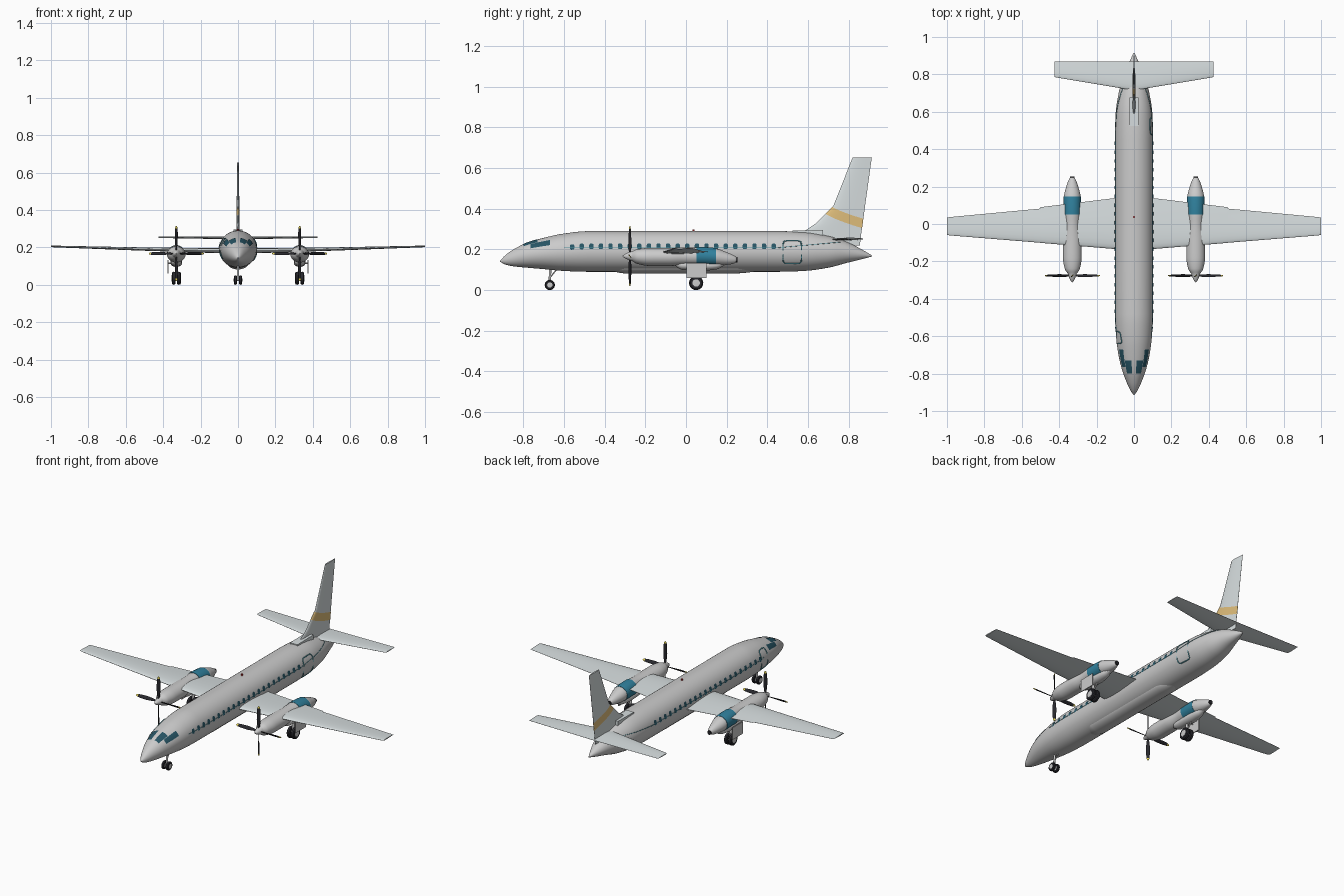
import bpy, bmesh
from math import sin, cos, pi, asin, sqrt, radians
from mathutils import Vector, Matrix

if "Cube" in bpy.data.objects:
    bpy.data.objects.remove(bpy.data.objects["Cube"])


def mat(name, r, g, b):
    m = bpy.data.materials.new(name)
    m.diffuse_color = (r, g, b, 1)
    m.use_nodes = True
    m.node_tree.nodes["Principled BSDF"].inputs["Base Color"].default_value = m.diffuse_color
    return m


WING = mat("wing_grey", .68, .73, .74)
GLASS = mat("dark_glass", .02, .09, .13)
BLUE = mat("teal_blue", .03, .22, .34)
LINE = mat("line_teal", .08, .3, .36)
GOLD = mat("gold", .75, .52, .2)
YELLOW = mat("yellow", .85, .7, .1)
BLACK = mat("black", .02, .02, .025)
RED = mat("red", .6, .03, .03)


def skin(name, rings, m=None, closed=True, angle=35):
    """Skin a surface through rings of points; closed rings get end caps."""
    bm = bmesh.new()
    vs = [[bm.verts.new(p) for p in r] for r in rings]
    n = len(vs[0])
    for a, b in zip(vs, vs[1:]):
        for i in range(n if closed else n - 1):
            j = (i + 1) % n
            bm.faces.new((a[i], a[j], b[j], b[i]))
    if closed:
        bm.faces.new(vs[0])
        if len(vs) > 1:
            bm.faces.new(vs[-1])
    bmesh.ops.recalc_face_normals(bm, faces=bm.faces)
    me = bpy.data.meshes.new(name)
    bm.to_mesh(me)
    bm.free()
    ob = bpy.data.objects.new(name, me)
    bpy.context.collection.objects.link(ob)
    if m:
        me.materials.append(m)
    bpy.ops.object.select_all(action='DESELECT')
    bpy.context.view_layer.objects.active = ob
    ob.select_set(True)
    bpy.ops.object.shade_smooth_by_angle(angle=radians(angle))
    return ob


def section(tab, y):
    """Monotone cubic interpolation of (y, zc, rx, rz) stations."""
    k = 0
    while k < len(tab) - 2 and y > tab[k + 1][0]:
        k += 1
    h = tab[k + 1][0] - tab[k][0]
    t = (y - tab[k][0]) / h

    def sec(i, c):
        return (tab[i + 1][c] - tab[i][c]) / (tab[i + 1][0] - tab[i][0])

    def slope(i, c):
        if i == 0 or i == len(tab) - 1:
            return sec(min(i, len(tab) - 2), c)
        a, b = sec(i - 1, c), sec(i, c)
        return 2 * a * b / (a + b) if a * b > 0 else 0
    return [(2*t**3 - 3*t*t + 1) * tab[k][c] + (t**3 - 2*t*t + t) * h * slope(k, c)
            + (3*t*t - 2*t**3) * tab[k + 1][c] + (t**3 - t*t) * h * slope(k + 1, c) for c in (1, 2, 3)]


def loft(name, tab, x=0, m=None, sub=4, n=40, y0=None, y1=None, off=0):
    if y0 is None:
        ys = [a[0] + (b[0] - a[0]) * i / sub for a, b in zip(tab, tab[1:]) for i in range(sub)] + [tab[-1][0]]
    else:
        ys = [y0 + (y1 - y0) * i / 8 for i in range(9)]
    rings = []
    for y in ys:
        zc, rx, rz = section(tab, y)
        rings.append([(x + (rx + off) * cos(2*pi*i/n), y, zc + (rz + off) * sin(2*pi*i/n)) for i in range(n)])
    return skin(name, rings, m)


# fuselage and belly fairing
FUS = [(-.914, .142, .003, .003), (-.89, .148, .019, .022), (-.85, .158, .038, .041), (-.78, .172, .064, .062),
       (-.7, .18, .083, .077), (-.6, .186, .096, .092), (-.48, .19, .102, .1), (.45, .19, .102, .1),
       (.58, .19, .099, .096), (.7, .188, .082, .078), (.78, .186, .058, .055), (.85, .178, .032, .03),
       (.914, .168, .003, .003)]
loft("fuselage", FUS, n=48)
loft("belly_fairing", [(-.37, .125, .03, .03), (-.3, .122, .06, .04), (.25, .122, .06, .04), (.37, .125, .03, .03)])


def on_body(s, y, ang, off=.0015):
    zc, rx, rz = section(FUS, y)
    return Vector((s * (rx + off) * cos(ang), y, zc + (rz + off) * sin(ang)))


def at_height(s, y, z, off=.0005):
    zc, rx, rz = section(FUS, y)
    return on_body(s, y, asin(max(-1, min(1, (z - zc) / rz))), off)


def tube(name, pts, r, m, cyclic=False):
    cu = bpy.data.curves.new(name, 'CURVE')
    cu.dimensions = '3D'
    cu.bevel_depth = r
    cu.bevel_resolution = 1
    sp = cu.splines.new('POLY')
    sp.points.add(len(pts) - 1)
    for q, p in zip(sp.points, pts):
        q.co = (*p, 1)
    sp.use_cyclic_u = cyclic
    cu.materials.append(m)
    ob = bpy.data.objects.new(name, cu)
    bpy.context.collection.objects.link(ob)


def rounded(u, p=.45):
    f = lambda v: (1 if v > 0 else -1) * abs(v) ** p
    return f(cos(u)), f(sin(u))


def door(name, s, y0, y1, z0, z1):
    pts = []
    for i in range(40):
        a, b = rounded(2 * pi * (i + .5) / 40, .3)
        pts.append(at_height(s, (y0 + y1 + a * (y1 - y0)) / 2, (z0 + z1 + b * (z1 - z0)) / 2))
    tube(name, pts, .003, LINE, True)


door("rear_door_frame", 1, .477, .568, .13, .243)
door("front_door_frame", -1, -.64, -.575, .14, .248)

# cabin windows, cockpit glass and side stripe
for s in (-1, 1):
    for k in range(22):
        y = -.56 + k * .0472
        skin("cabin_window", [[on_body(s, y + .011 * a, .25 + .145 * b, .002)
                               for a, b in (rounded(2 * pi * (i + .5) / 12, .6) for i in range(12))]], GLASS)
    for nm, ya, yb, a0, a1 in (("windshield", -.8, -.73, .9, 1.4), ("cockpit_side_window", -.765, -.67, .48, .87)):
        skin(nm, [[on_body(s, ya + (yb - ya) * i / 6, a0 + (a1 - a0) * j / 6, .002) for j in range(7)]
                  for i in range(7)], GLASS, closed=False)
    ys = [-.6 + .02 * i for i in range(69)]
    tube("side_stripe", [at_height(s, y, .208 + max(0, y - .45) * .09) for y in ys], .0015, LINE)


def foil(u):
    """Half thickness of a unit-thick symmetric aerofoil."""
    return max(.03, 5 * (.2969 * sqrt(u) - .126 * u - .3516 * u*u + .2843 * u**3 - .1036 * u**4)) if 0 < u else 0


US = [0, .01, .04, .1, .2, .35, .5, .65, .8, 1]
LOOP = [(u, 1) for u in US] + [(u, -1) for u in US[:0:-1]]


def wing(name, secs):
    full = [(-x, *r) for x, *r in reversed(secs)] + list(secs)
    skin(name, [[(x, le + u * (te - le), z + s * t * foil(u)) for u, s in LOOP] for x, le, te, z, t in full], WING)


# main wing: x, leading y, trailing y, z, thickness
wing("main_wing", [(.05, -.138, .145, .181, .028), (.5, -.101, .09, .191, .018), (.504, -.1, .082, .191, .018),
                   (.985, -.061, .037, .205, .009), (1, -.058, .034, .206, .006)])
wing("tailplane", [(.005, .715, .87, .25, .014), (.42, .784, .87, .254, .008), (.425, .788, .868, .254, .005)])

# tail fin: z, leading y, trailing y, thickness
FIN = [(.22, .57, .855, .018), (.285, .575, .863, .018), (.325, .635, .869, .017), (.415, .725, .881, .015),
       (.653, .82, .914, .009)]


def fin_pt(z, u, s, off=0):
    k = max(i for i in range(len(FIN) - 1) if i == 0 or FIN[i][0] <= z)
    a, b = FIN[k], FIN[k + 1]
    t = (z - a[0]) / (b[0] - a[0])
    le, te, th = (a[c] + (b[c] - a[c]) * t for c in (1, 2, 3))
    return (s * (th * foil(u) + off), le + u * (te - le), z)


skin("tail_fin", [[fin_pt(f[0], u, s) for u, s in LOOP] for f in FIN], WING)
for s in (-1, 1):
    skin("fin_stripe", [[fin_pt(.375 - .07 * u + (.034 + .012 * u) * v / 4, u, s, .001) for v in range(5)]
                        for u in US], GOLD, closed=False)

# dorsal fairing box
skin("dorsal_fairing", [[(sx * w, y, z) for sx, z in ((-1, .26), (1, .26), (1, h), (-1, h))]
                        for y, w, h in ((.525, .024, .293), (.675, .024, .295))], WING)


def lathe_x(name, x, y, z, prof, m=None, n=28):
    skin(name, [[(x + dx, y + r * cos(2*pi*i/n), z + r * sin(2*pi*i/n)) for i in range(n)] for dx, r in prof], m)


def wheel(x, y, r, w):
    lathe_x("tyre", x, y, r, [(-w, r*.6), (-w, r*.82), (-w*.6, r*.97), (0, r), (w*.6, r*.97), (w, r*.82), (w, r*.6)], BLACK)
    lathe_x("wheel_hub", x, y, r, [(-w*1.1, r*.3), (-w*1.05, r*.52), (w*1.05, r*.52), (w*1.1, r*.3)])


def rod(name, a, b, r, m=None):
    a, b = Vector(a), Vector(b)
    q = (b - a).to_track_quat('Z', 'Y')
    skin(name, [[p + q @ Vector((r * cos(i*pi/6), r * sin(i*pi/6), 0)) for i in range(12)] for p in (a, b)], m)


NAC = [(-.268, .167, .022, .022), (-.24, .165, .04, .036), (-.18, .163, .05, .044), (-.08, .163, .05, .044),
       (0, .166, .042, .042), (.06, .167, .045, .044), (.14, .164, .045, .042), (.2, .155, .032, .031),
       (.24, .15, .017, .018), (.25, .149, .01, .01)]
POD = [(-.06, .13, .006, .006), (-.02, .122, .028, .022), (.08, .119, .032, .024), (.15, .122, .026, .02), (.2, .135, .006, .006)]
for s in (-1, 1):
    X = s * .33
    # engine nacelle with colour band, gear pod and exhaust
    loft("engine_nacelle", NAC, X)
    loft("nacelle_band", NAC, X, BLUE, y0=.052, y1=.147, off=.0015)
    loft("gear_pod", POD, X, n=24)
    rod("exhaust", (X, .235, .149), (X, .254, .148), .012, BLACK)
    # propeller
    loft("spinner", [(-.312, .167, .002, .002), (-.298, .167, .012, .012), (-.265, .167, .024, .024)], X, n=24)
    for k in range(4):
        rot = Matrix.Rotation(k * pi / 2, 3, 'Y')

        def blade(nm, secs, m):
            rings = []
            for r, c, tw in secs:
                tm = Matrix.Rotation(radians(tw), 3, 'Z')
                rings.append([Vector((X, -.276, .167)) + rot @ (tm @ Vector((c * cos(i*pi/5), .0022 * sin(i*pi/5), 0))
                              + Vector((0, 0, r))) for i in range(10)])
            skin(nm, rings, m)
        blade("propeller_blade", [(.012, .004, 60), (.035, .008, 55), (.07, .011, 45), (.11, .01, 36), (.134, .008, 32)], BLACK)
        blade("blade_tip", [(.134, .008, 32), (.142, .006, 30), (.147, .003, 30)], YELLOW)
    # main landing gear
    for d in (-1, 1):
        wheel(X + d * .014, .05, .035, .01)
    rod("main_axle", (X - .014, .05, .035), (X + .014, .05, .035), .006)
    rod("main_strut", (X, .05, .035), (X, .05, .12), .008)
    rod("main_drag_brace", (X, .05, .06), (X, .11, .12), .004)
    D = s * .375
    skin("gear_door", [[(D + d, y, z) for y, z in ((.003, .06), (.1, .06), (.1, .132), (.003, .132))]
                       for d in (-.0025, .0025)])
    rod("door_link", (X, .05, .115), (D, .05, .115), .003)
    # nose wheels
    wheel(s * .014, -.67, .025, .008)

# nose gear leg and roof beacon
rod("nose_axle", (-.014, -.67, .025), (.014, -.67, .025), .004)
rod("nose_strut", (0, -.67, .025), (0, -.668, .12), .006)
rod("nose_brace", (0, -.67, .06), (0, -.63, .11), .003)
rod("roof_beacon", (0, .038, .286), (0, .038, .299), .005, RED)
